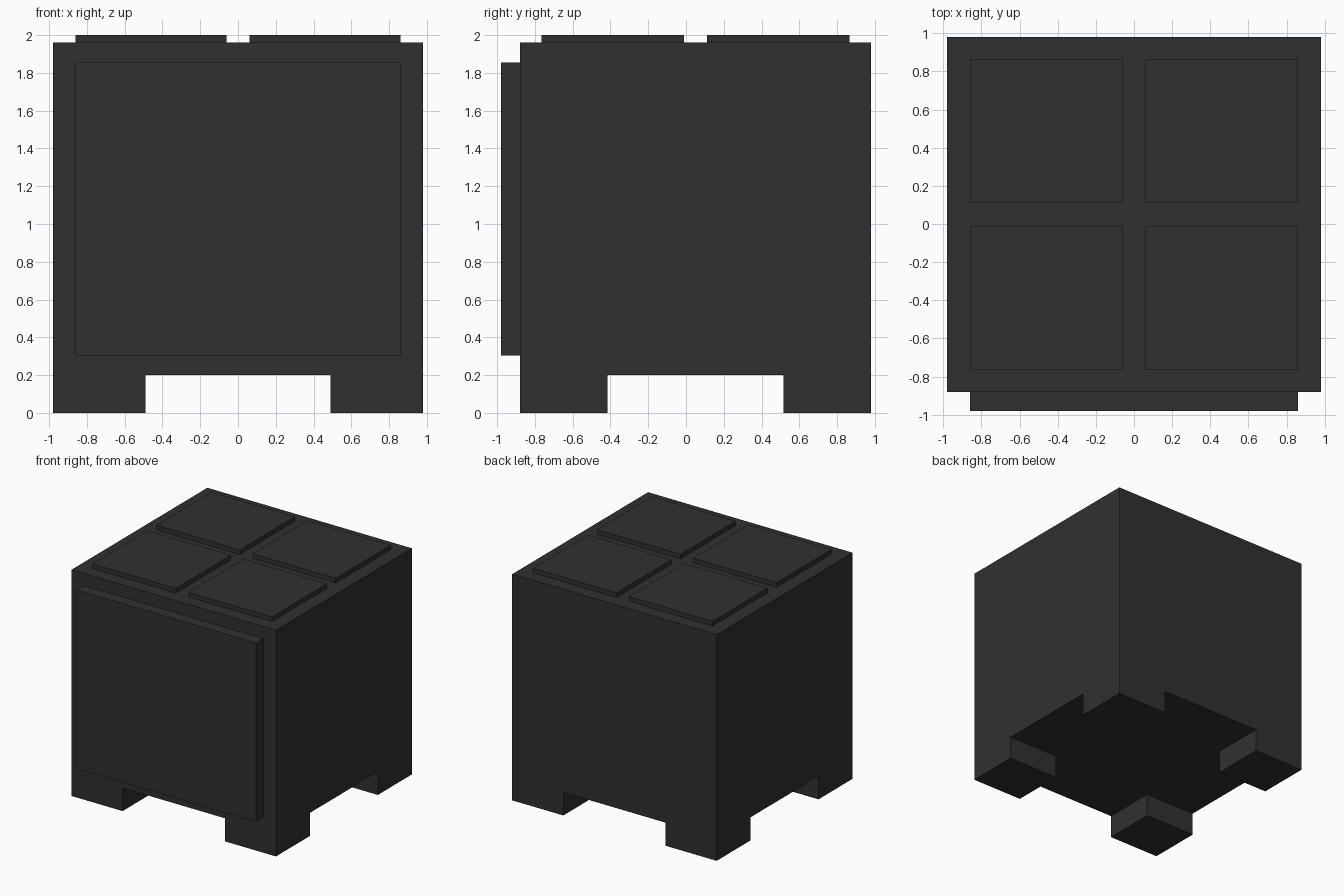
import bpy, bmesh
from mathutils import Vector

if "Cube" in bpy.data.objects:
    bpy.data.objects.remove(bpy.data.objects["Cube"])

dark = bpy.data.materials.new("dark_enamel")
dark.diffuse_color = (0.03, 0.03, 0.03, 1)
dark.use_nodes = True
dark.node_tree.nodes["Principled BSDF"].inputs["Base Color"].default_value = dark.diffuse_color


def cube_mesh(lo, hi):
    lo, hi = Vector(lo), Vector(hi)
    bm = bmesh.new()
    bmesh.ops.create_cube(bm, size=1)
    bmesh.ops.scale(bm, vec=hi - lo, verts=bm.verts)
    bmesh.ops.translate(bm, vec=(lo + hi) / 2, verts=bm.verts)
    return bm


def finish(name, bm):
    bmesh.ops.recalc_face_normals(bm, faces=bm.faces)
    mesh = bpy.data.meshes.new(name)
    bm.to_mesh(mesh)
    bm.free()
    mesh.materials.append(dark)
    obj = bpy.data.objects.new(name, mesh)
    bpy.context.collection.objects.link(obj)
    return obj


# Body: a box sliced into a 3 x 3 plan, corners extruded down as feet
X, Y0, Y1, FLOOR, TOP = 0.98, -0.88, 0.98, 0.2, 1.96
FOOT_X, FOOT_Y0, FOOT_Y1 = 0.49, -0.415, 0.515
body = cube_mesh((-X, Y0, FLOOR), (X, Y1, TOP))
for co, no in [((-FOOT_X, 0, 0), (1, 0, 0)), ((FOOT_X, 0, 0), (1, 0, 0)),
               ((0, FOOT_Y0, 0), (0, 1, 0)), ((0, FOOT_Y1, 0), (0, 1, 0))]:
    bmesh.ops.bisect_plane(body, geom=body.verts[:] + body.edges[:] + body.faces[:],
                           plane_co=co, plane_no=no)
corners = []
for f in body.faces:
    c = f.calc_center_median()
    if c.z < FLOOR + 0.001 and abs(c.x) > FOOT_X and not FOOT_Y0 < c.y < FOOT_Y1:
        corners.append(f)
feet = bmesh.ops.extrude_discrete_faces(body, faces=corners)["faces"]
bmesh.ops.translate(body, vec=(0, 0, -FLOOR), verts=list({v for f in feet for v in f.verts}))
finish("body_with_feet", body)

# Door panel on the front
finish("front_door", cube_mesh((-0.86, -0.98, 0.305), (0.86, Y0, 1.855)))

# Four raised plates on the top
for row, y0, y1 in (("front", -0.765, -0.01), ("back", 0.11, 0.865)):
    for side, x0, x1 in (("left", -0.86, -0.06), ("right", 0.06, 0.86)):
        finish(f"top_plate_{row}_{side}", cube_mesh((x0, y0, TOP), (x1, y1, 2.0)))
